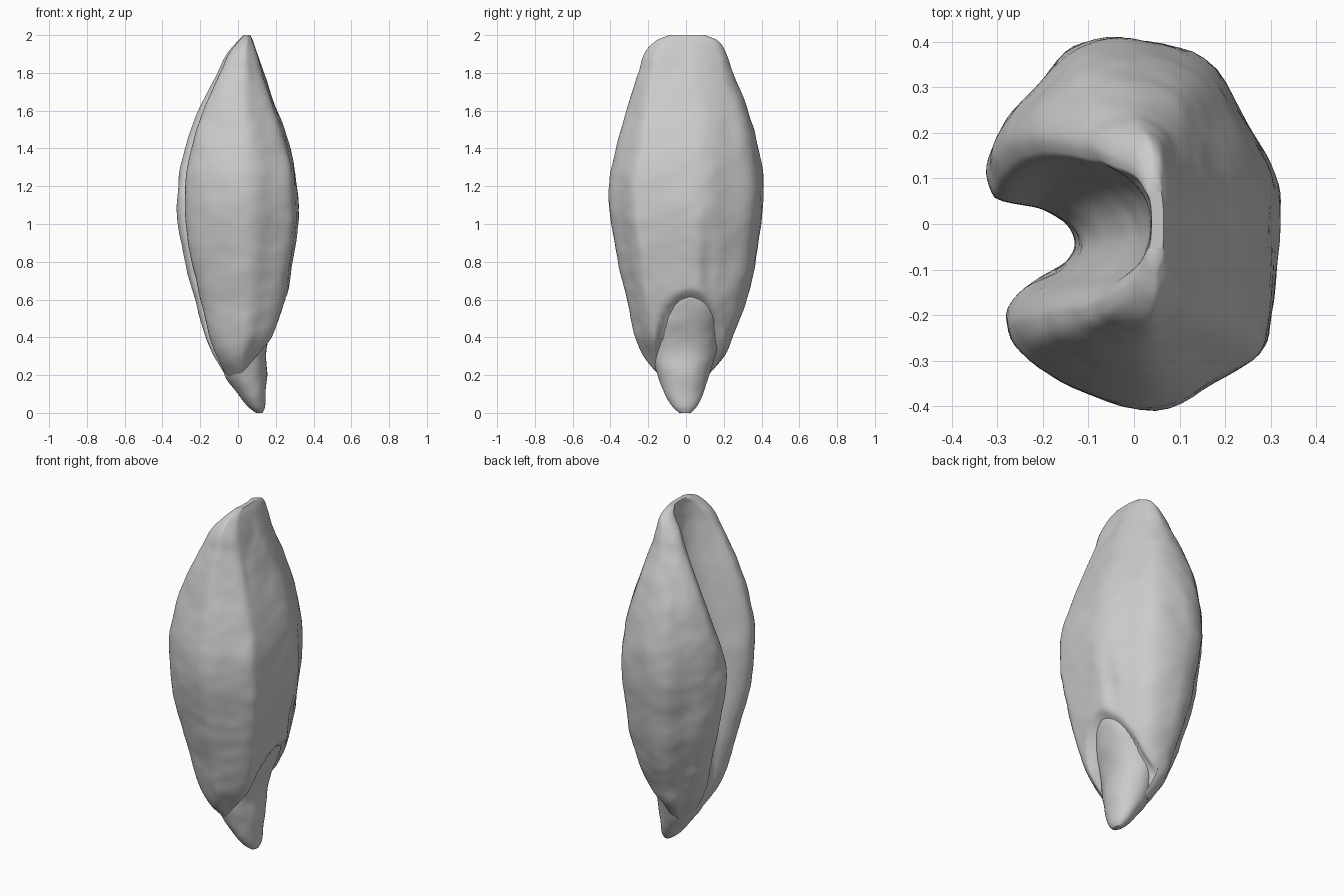
import bpy, bmesh, math
from mathutils import Vector, noise

if "Cube" in bpy.data.objects:
    bpy.data.objects.remove(bpy.data.objects["Cube"])

husk = bpy.data.materials.new("pale grey")
husk.use_nodes = True
colour = (0.6, 0.6, 0.6, 1)
husk.diffuse_color = colour
husk.node_tree.nodes["Principled BSDF"].inputs["Base Color"].default_value = colour


def mix(a, b, t):
    return a + (b - a) * t


def clamp(t):
    return max(0, min(1, t))


def spline(rows, z):
    """Smooth interpolation of table rows keyed by their first value."""
    z = min(max(z, rows[0][0]), rows[-1][0])
    i = max(k for k in range(len(rows) - 1) if rows[k][0] <= z)
    a, b = rows[i], rows[i + 1]
    p, n = rows[max(i - 1, 0)], rows[min(i + 2, len(rows) - 1)]
    h = b[0] - a[0]
    t = (z - a[0]) / h
    out = []
    for j in range(1, len(a)):
        ma = (b[j] - p[j]) / (b[0] - p[0]) * h
        mb = (n[j] - a[j]) / (n[0] - a[0]) * h
        out.append((2*t**3 - 3*t**2 + 1) * a[j] + (t**3 - 2*t**2 + t) * ma
                   + (3*t**2 - 2*t**3) * b[j] + (t**3 - t**2) * mb)
    return out


def closed_curve(points, steps):
    """Smooth closed loop; every column of the points is interpolated."""
    loop, n = [], len(points)
    for i in range(n):
        p, a, b, q = (Vector(points[(i + k) % n]) for k in (-1, 0, 1, 2))
        for s in range(steps):
            t = s / steps
            loop.append(a + (b - p) * t / 2 + (p * 2 - a * 5 + b * 4 - q) * t**2 / 2
                        + (a * 3 - p - b * 3 + q) * t**3 / 2)
    return loop


def loft(name, rows, section, shape, rings):
    """Skin rings following the row table, with denser rings at both tips."""
    bm = bmesh.new()
    z0, z1 = rows[0][0], rows[-1][0]
    previous = None
    for r in range(rings + 1):
        f = r / rings
        f = 0.5 * f + 0.5 * (1 - math.cos(math.pi * f)) / 2
        z = z0 + (z1 - z0) * f
        ring = [bm.verts.new(shape(p, z, spline(rows, z))) for p in section]
        n = len(ring)
        if previous:
            for i in range(n):
                j = (i + 1) % n
                bm.faces.new((previous[i], previous[j], ring[j], ring[i]))
        else:
            bm.faces.new(ring[::-1])
        previous = ring
    bm.faces.new(previous)
    bmesh.ops.triangulate(bm, faces=[f for f in bm.faces if len(f.verts) > 4])
    bmesh.ops.recalc_face_normals(bm, faces=bm.faces)
    mesh = bpy.data.meshes.new(name)
    bm.to_mesh(mesh)
    bm.free()
    obj = bpy.data.objects.new(name, mesh)
    bpy.context.collection.objects.link(obj)
    mesh.materials.append(husk)
    bpy.ops.object.select_all(action='DESELECT')
    obj.select_set(True)
    bpy.context.view_layer.objects.active = obj
    bpy.ops.object.shade_smooth_by_angle(angle=math.radians(60))


def wrinkle(x, y, z):
    """Uneven dried skin."""
    fade = min(1, (2 - z) * 6, z * 5 + 0.2)
    push = fade * (0.007 * noise.noise(Vector((x * 7, y * 7, z * 6)))
                   + 0.003 * noise.noise(Vector((x * 16, y * 16, z * 14))))
    out = Vector((x, y, 0))
    return Vector((x, y, z)) + out.normalized() * push


# Kernel section: x, y, share of the crease floor followed, y near the top
kernel_section = [
    (.32, 0, 0, 0), (.31, .11, 0, .12), (.25, .23, 0, .25), (.16, .36, 0, .36),
    (0, .41, 0, .41), (-.13, .39, 0, .4), (-.21, .3, 0, .38),
    (-.28, .22, 0, .35), (-.32, .13, 0, .3), (-.3, .06, 0, .25),
    (-.25, .035, .4, .19), (-.25, 0, .85, .1), (-.25, -.05, 1, -.02),
    (-.25, -.1, .7, -.15), (-.26, -.14, .15, -.23), (-.28, -.2, 0, -.29),
    (-.25, -.28, 0, -.35), (-.13, -.36, 0, -.39), (.05, -.41, 0, -.41),
    (.18, -.35, 0, -.36), (.28, -.285, 0, -.29), (.305, -.2, 0, -.2)]

# Height, x limits, y limits, crease depth as a share of the thickness
kernel_rows = [
    (.14, -.0, .05, -.06, .05, 0), (.2, -.065, .09, -.14, .12, .04),
    (.3, -.13, .12, -.225, .2, .1), (.4, -.17, .19, -.265, .245, .16),
    (.6, -.23, .255, -.315, .32, .22), (.8, -.28, .29, -.36, .365, .27),
    (1.05, -.32, .318, -.405, .4, .3), (1.25, -.312, .305, -.405, .407, .33),
    (1.4, -.28, .275, -.37, .385, .38), (1.6, -.21, .207, -.315, .33, .46),
    (1.8, -.11, .137, -.255, .25, .56), (1.9, -.06, .105, -.22, .215, .6),
    (1.97, .0, .08, -.16, .17, .52), (2, .03, .065, -.09, .1, .25)]


def kernel_shape(p, z, row):
    x0, x1, y0, y1, crease = row
    # The crease flares open towards the top
    side = mix(p[1], p[3], clamp((z - 1.15) / .7))
    tx, ty = (p[0] + .32) / .64, (side + .41) / .82
    tx = mix(tx, crease, clamp(p[2]))
    x, y = mix(x0, x1, tx), mix(y0, y1, ty)
    # Hollow for the germ and a shallow dent above it
    if tx > 0.6:
        reach = ((y - .02) / .18) ** 2 + ((z - .3) / .34) ** 2
        x -= .045 * clamp((1.08 - reach) * 3)
        x -= .014 * math.exp(-((y - .12) / .035) ** 2 - ((z - .78) / .15) ** 2)
    return wrinkle(x, y, z)


loft("kernel", kernel_rows, closed_curve(kernel_section, 5), kernel_shape, 130)

# Germ: a tapering nub set into the lower back
germ_section = [(math.cos(a), math.sin(a))
                for a in (math.tau * i / 12 for i in range(12))]
germ_rows = [
    (0, .095, .13, -.035, .025), (.03, .055, .143, -.07, .055),
    (.1, .0, .149, -.115, .09), (.2, -.068, .153, -.15, .125),
    (.3, -.08, .148, -.18, .155), (.4, -.04, .167, -.175, .165),
    (.5, .02, .205, -.15, .16), (.58, .1, .226, -.1, .135),
    (.63, .16, .228, -.03, .09)]


def germ_shape(p, z, row):
    x0, x1, y0, y1 = row
    return wrinkle(mix(x0, x1, (p[0] + 1) / 2), mix(y0, y1, (p[1] + 1) / 2), z)


loft("germ", germ_rows, closed_curve(germ_section, 4), germ_shape, 40)
